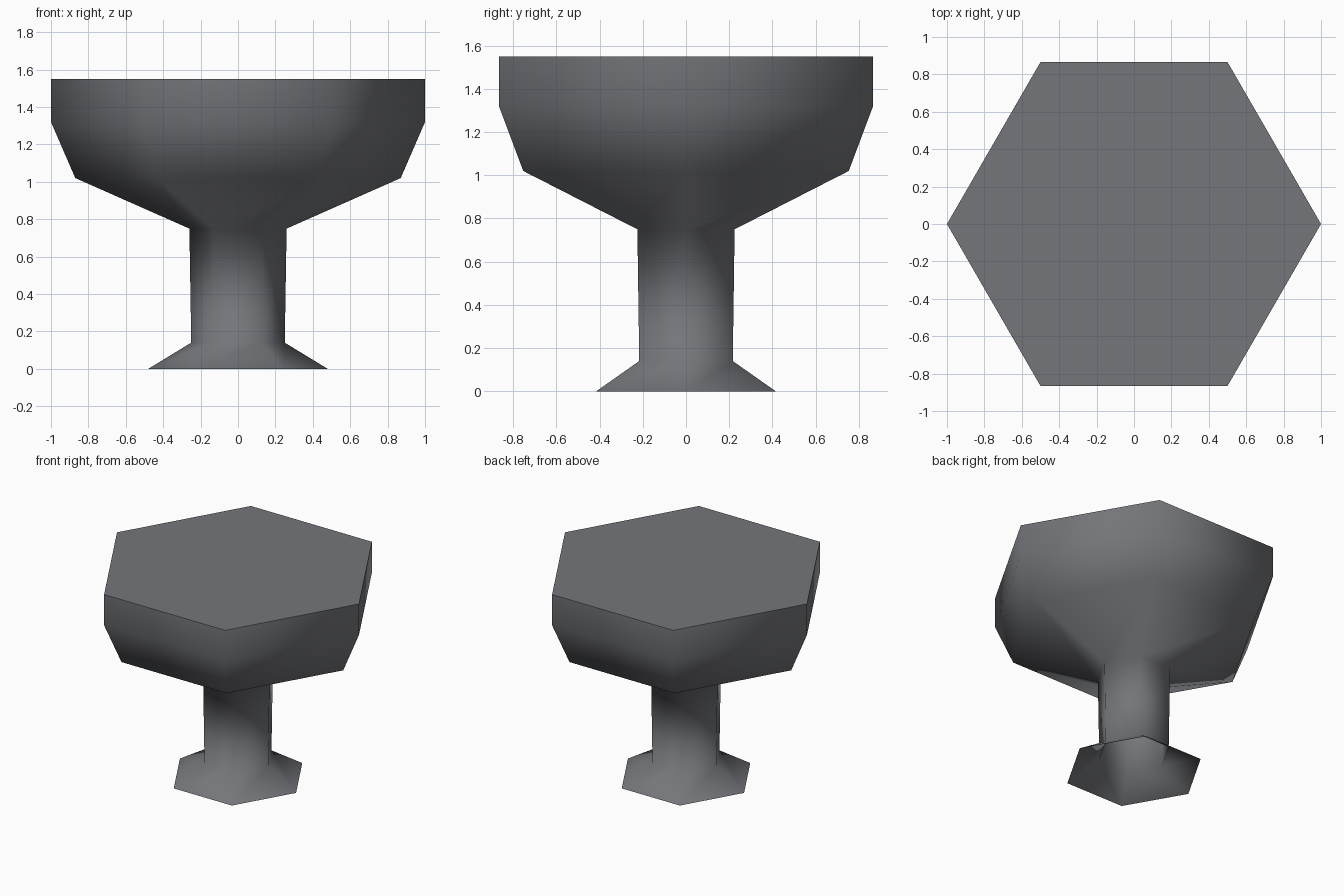
import bpy, bmesh, math

if "Cube" in bpy.data.objects:
    bpy.data.objects.remove(bpy.data.objects["Cube"])

SIDES = 6
# (radius, height) from the open foot up to the rim
PROFILE = [(0.48, 0.0), (0.25, 0.14), (0.26, 0.75),
           (0.87, 1.02), (1.0, 1.32), (1.0, 1.55)]

grey = bpy.data.materials.new("slate grey")
grey.diffuse_color = (0.175, 0.18, 0.195, 1.0)
grey.use_nodes = True
grey.node_tree.nodes["Principled BSDF"].inputs["Base Color"].default_value = grey.diffuse_color

# Six-sided goblet: foot, stem and bowl as one lathed skin
bm = bmesh.new()
rings = []
for r, z in PROFILE:
    rings.append([bm.verts.new((r * math.cos(2 * math.pi * i / SIDES),
                                r * math.sin(2 * math.pi * i / SIDES), z))
                  for i in range(SIDES)])
for low, high in zip(rings, rings[1:]):
    for i in range(SIDES):
        j = (i + 1) % SIDES
        bm.faces.new((low[i], low[j], high[j], high[i]))

# Flat top; the foot stays hollow underneath
bm.faces.new(rings[-1])

mesh = bpy.data.meshes.new("goblet")
bm.to_mesh(mesh)
bm.free()
mesh.materials.append(grey)
goblet = bpy.data.objects.new("goblet", mesh)
bpy.context.collection.objects.link(goblet)

# Soft sides, crisp rim
bpy.context.view_layer.objects.active = goblet
goblet.select_set(True)
bpy.ops.object.shade_smooth_by_angle(angle=math.radians(80))
